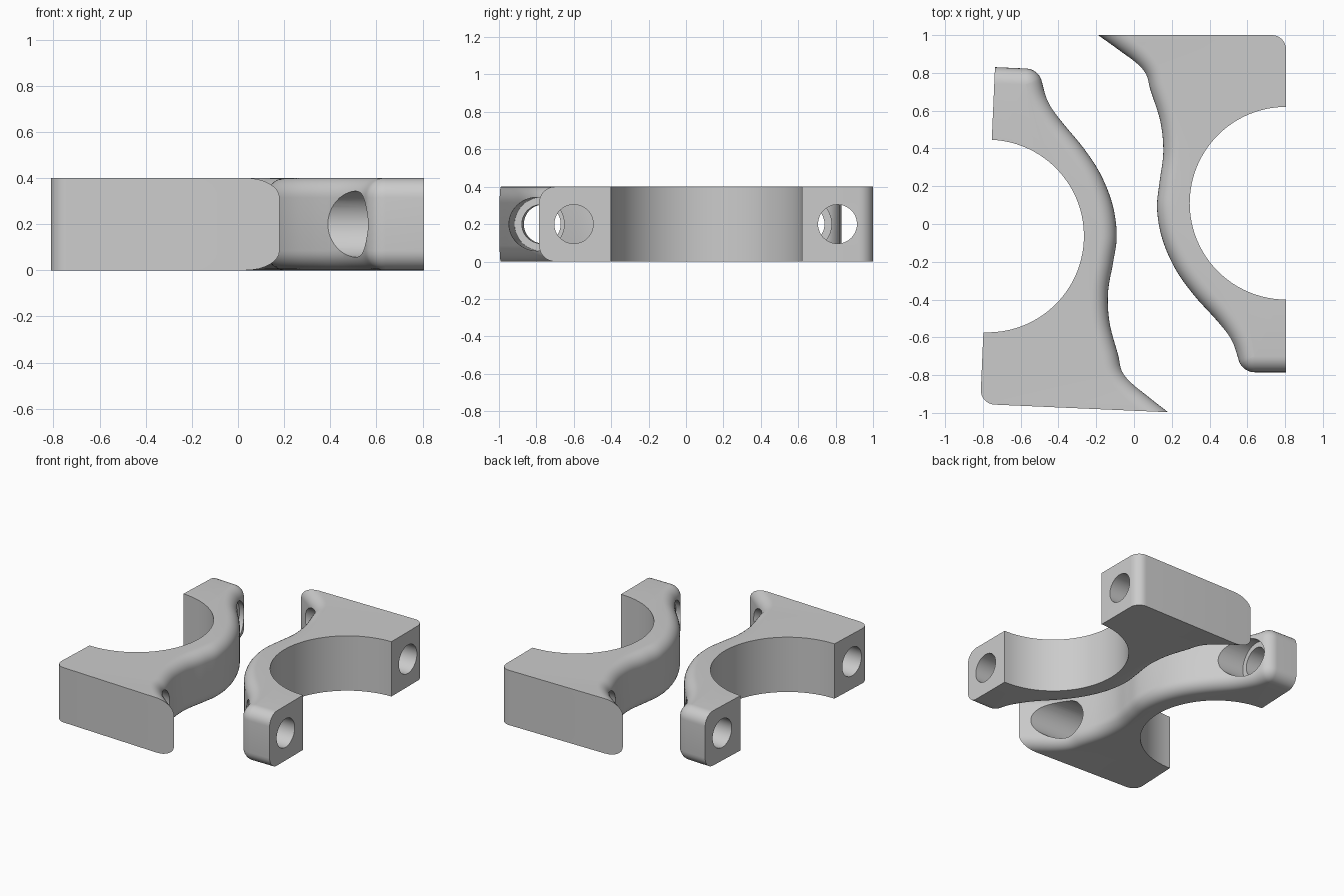
import bpy, bmesh, math
from mathutils import Vector, Matrix

if "Cube" in bpy.data.objects:
    bpy.data.objects.remove(bpy.data.objects["Cube"])

H, FILLET, FACE_X = 0.4, 0.085, 0.805
steel = bpy.data.materials.new("grey")
steel.diffuse_color = (0.6, 0.6, 0.6, 1)
steel.use_nodes = True
steel.node_tree.nodes["Principled BSDF"].inputs["Base Color"].default_value = steel.diffuse_color


def arc(cx, cy, r, a0, a1, n):
    return [Vector((cx + r * math.cos(math.radians(a0 + (a1 - a0) * i / n)),
                    cy + r * math.sin(math.radians(a0 + (a1 - a0) * i / n)))) for i in range(n + 1)]


def spline(pts, n):
    """Smooth curve through the points."""
    p = [2 * pts[0] - pts[1]] + pts + [2 * pts[-1] - pts[-2]]
    out = []
    for a, b, c, d in zip(p, p[1:], p[2:], p[3:]):
        for i in range(n):
            t = i / n
            out.append(0.5 * (2 * b + (c - a) * t + (2 * a - 5 * b + 4 * c - d) * t * t
                              + (3 * b - a - 3 * c + d) * t ** 3))
    return out + [pts[-1]]


# Wavy outer edge, from the thin lug to the pointed tip
corner = arc(0.64, -0.695, 0.09, 270, 205, 10)
wave = [Vector(p) for p in [(0.525, -0.64), (0.45, -0.525), (0.32, -0.38), (0.22, -0.24),
                            (0.15, -0.08), (0.122, 0.08), (0.135, 0.22), (0.155, 0.38),
                            (0.14, 0.54), (0.09, 0.70), (0.06, 0.79), (0.0, 0.86),
                            (-0.085, 0.925), (-0.19, 1.0)]]
edge = [Vector((FACE_X, -0.785))] + corner[:-1] + spline([corner[-1]] + wave, 6)
# Back corner and the half-round seat
inside = arc(0.73, 0.925, 0.075, 90, 0, 8) + arc(FACE_X, 0.11, 0.51, 90, 270, 48)


def shifted_edge(d):
    """Outer edge moved inward by d, trimmed to the flat end faces."""
    out = []
    for i, p in enumerate(edge):
        t = (edge[min(i + 1, len(edge) - 1)] - edge[max(i - 1, 0)]).normalized()
        if i == 0:
            t = Vector((-1, 0))
        q = p + Vector((t.y, -t.x)) * d
        if i == len(edge) - 1 or q.y > 1:
            q = q - t * ((q.y - 1) / t.y)
        out.append(q)
    return out


def clamp_mesh():
    steps = 8
    low = [(FILLET * (1 - math.sin(math.pi / 2 * i / steps)),
            FILLET * (1 - math.cos(math.pi / 2 * i / steps))) for i in range(steps + 1)]
    layers = low + [(d, H - z) for d, z in reversed(low)]
    bm = bmesh.new()
    rings = [[bm.verts.new((p.x, p.y, z)) for p in shifted_edge(d) + inside] for d, z in layers]
    n = len(rings[0])
    for a, b in zip(rings, rings[1:]):
        for i in range(n):
            j = (i + 1) % n
            bm.faces.new((a[i], a[j], b[j], b[i]))
    bm.faces.new(rings[0])
    bm.faces.new(rings[-1])
    bmesh.ops.remove_doubles(bm, verts=bm.verts, dist=1e-5)
    bmesh.ops.recalc_face_normals(bm, faces=bm.faces)
    me = bpy.data.meshes.new("clamp_half")
    bm.to_mesh(me)
    bm.free()
    me.materials.append(steel)
    return me


def bore(obj, y, r, x0, x1):
    """Cut a round hole along x."""
    bpy.ops.mesh.primitive_cylinder_add(vertices=48, radius=r, depth=x1 - x0,
                                        location=((x0 + x1) / 2, y, H / 2),
                                        rotation=(0, math.pi / 2, 0))
    cutter = bpy.context.object
    cutter.name = "bore_cutter"
    cutter.hide_render = True
    cutter.data.materials.append(steel)
    bpy.context.view_layer.objects.active = obj
    mod = obj.modifiers.new("bore", 'BOOLEAN')
    mod.object, mod.operation, mod.solver = cutter, 'DIFFERENCE', 'EXACT'
    bpy.ops.object.modifier_apply(modifier=mod.name)
    bpy.data.objects.remove(cutter)


right = bpy.data.objects.new("right_clamp_half", clamp_mesh())
bpy.context.collection.objects.link(right)

# Bolt holes with wider head recesses from the wavy side
for y, seat in ((0.81, 0.56), (-0.6, 0.60)):
    bore(right, y, 0.104, -0.6, 1.0)
    bore(right, y, 0.143, -0.6, seat)

bpy.ops.object.select_all(action='DESELECT')
right.select_set(True)
bpy.context.view_layer.objects.active = right
bpy.ops.object.shade_smooth_by_angle(angle=math.radians(32))

# Opposite half, turned around with a slight tilt
left = bpy.data.objects.new("left_clamp_half", right.data.copy())
bpy.context.collection.objects.link(left)
left.matrix_world = Matrix.Translation((0.034, 0.011, 0)) @ Matrix.Rotation(math.radians(177.5), 4, 'Z')
